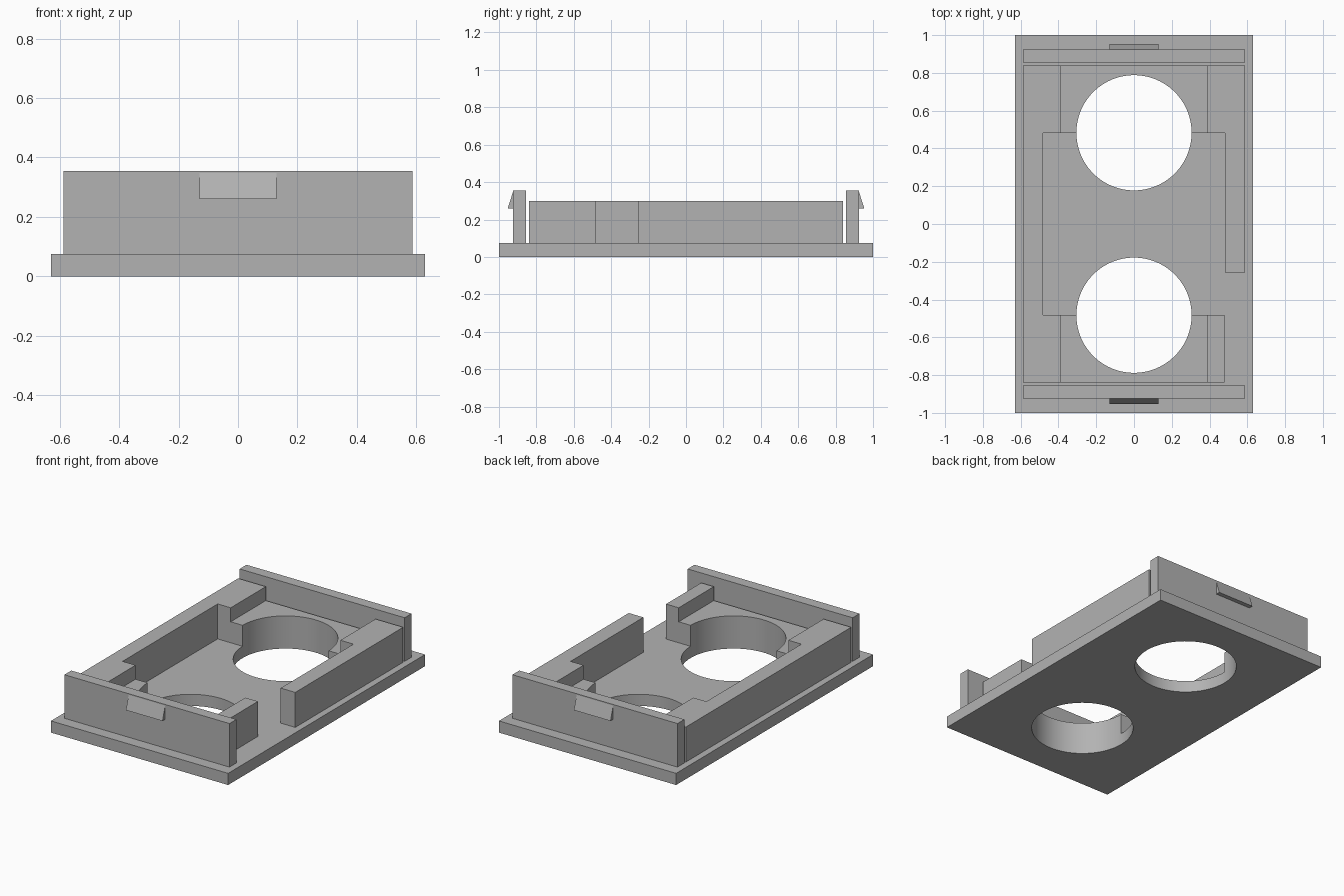
import bpy
import bmesh
import math
from mathutils import Matrix, Vector

cube = bpy.data.objects.get("Cube")
if cube:
    bpy.data.objects.remove(cube, do_unlink=True)

# Single plastic colour
GREY = (0.45, 0.45, 0.45, 1)
plastic = bpy.data.materials.new("grey_plastic")
plastic.use_nodes = True
plastic.diffuse_color = GREY
plastic.node_tree.nodes["Principled BSDF"].inputs["Base Color"].default_value = GREY

# Shared dimensions
HALF_W, HALF_L = 0.63, 1.0
BASE_TOP, LEDGE_TOP, RAIL_TOP, END_TOP = 0.075, 0.21, 0.30, 0.355
OUT_X, IN_X, STEP_X = 0.587, 0.483, 0.39
HOLE_Y, HOLE_R, SEGMENTS = 0.483, 0.305, 96
RAIL_Y = 0.84


def prism(name, loops, low, high, matrix=Matrix()):
    """Extrude an outline, with optional hole loops, from low to high."""
    bm = bmesh.new()
    edges = []
    for loop in loops:
        verts = [bm.verts.new((x, y, low)) for x, y in loop]
        edges += [bm.edges.new((v, verts[i - 1])) for i, v in enumerate(verts)]
    bmesh.ops.triangle_fill(bm, edges=edges, use_beauty=True, normal=(0, 0, 1))
    result = bmesh.ops.extrude_face_region(bm, geom=bm.faces[:])
    top = [v for v in result["geom"] if isinstance(v, bmesh.types.BMVert)]
    bmesh.ops.translate(bm, verts=top, vec=Vector((0, 0, high - low)))
    bmesh.ops.transform(bm, matrix=matrix, verts=bm.verts[:])
    bmesh.ops.recalc_face_normals(bm, faces=bm.faces[:])
    mesh = bpy.data.meshes.new(name)
    bm.to_mesh(mesh)
    bm.free()
    mesh.materials.append(plastic)
    obj = bpy.data.objects.new(name, mesh)
    bpy.context.collection.objects.link(obj)
    bpy.ops.object.select_all(action="DESELECT")
    obj.select_set(True)
    bpy.context.view_layer.objects.active = obj
    bpy.ops.object.shade_smooth_by_angle(angle=math.radians(30))
    return obj


def rect(x0, x1, y0, y1):
    return [(x0, y0), (x1, y0), (x1, y1), (x0, y1)]


def arc(cy, start, count):
    """Points on a hole rim, counted in segments from a start segment."""
    step = math.tau / SEGMENTS
    return [(HOLE_R * math.cos((start + i) * step),
             cy + HOLE_R * math.sin((start + i) * step)) for i in range(count)]


# Base plate with two round openings
prism("base_plate",
      [rect(-HALF_W, HALF_W, -HALF_L, HALF_L),
       arc(HOLE_Y, 0, SEGMENTS), arc(-HOLE_Y, 0, SEGMENTS)],
      0, BASE_TOP)

# Left rail, widened at both ends
prism("left_rail",
      [[(-OUT_X, -RAIL_Y), (-STEP_X, -RAIL_Y), (-STEP_X, -HOLE_Y), (-IN_X, -HOLE_Y),
        (-IN_X, HOLE_Y), (-STEP_X, HOLE_Y), (-STEP_X, RAIL_Y), (-OUT_X, RAIL_Y)]],
      BASE_TOP, RAIL_TOP)

# Right rail stops short, leaving a gap before the front corner block
prism("right_rail",
      [[(OUT_X, RAIL_Y), (STEP_X, RAIL_Y), (STEP_X, HOLE_Y), (IN_X, HOLE_Y),
        (IN_X, -0.257), (OUT_X, -0.257)]],
      BASE_TOP, RAIL_TOP)
prism("right_front_block", [rect(STEP_X, IN_X - 0.003, -RAIL_Y, -HOLE_Y)],
      BASE_TOP, RAIL_TOP)

# Mirrored end features: curved ledge, end wall and snap clip
for side, label in ((-1, "front"), (1, "back")):
    rim = [(x, side * y) for x, y in arc(HOLE_Y, 0, SEGMENTS // 2 + 1)]
    ledge = rim + [(-STEP_X, side * HOLE_Y), (-STEP_X, side * RAIL_Y),
                   (STEP_X, side * RAIL_Y), (STEP_X, side * HOLE_Y)]
    prism(label + "_ledge", [ledge], BASE_TOP, LEDGE_TOP)
    prism(label + "_end_wall",
          [rect(-OUT_X, OUT_X, *sorted((side * 0.855, side * 0.925)))],
          BASE_TOP, END_TOP)
    # Wedge profile in (y, z), extruded along x
    wedge = [(side * 0.92, 0.26), (side * 0.953, 0.26), (side * 0.925, 0.348),
             (side * 0.92, 0.348)]
    to_x_axis = Matrix(((0, 0, 1, 0), (1, 0, 0, 0), (0, 1, 0, 0), (0, 0, 0, 1)))
    prism(label + "_snap_clip", [wedge], -0.13, 0.13, to_x_axis)
